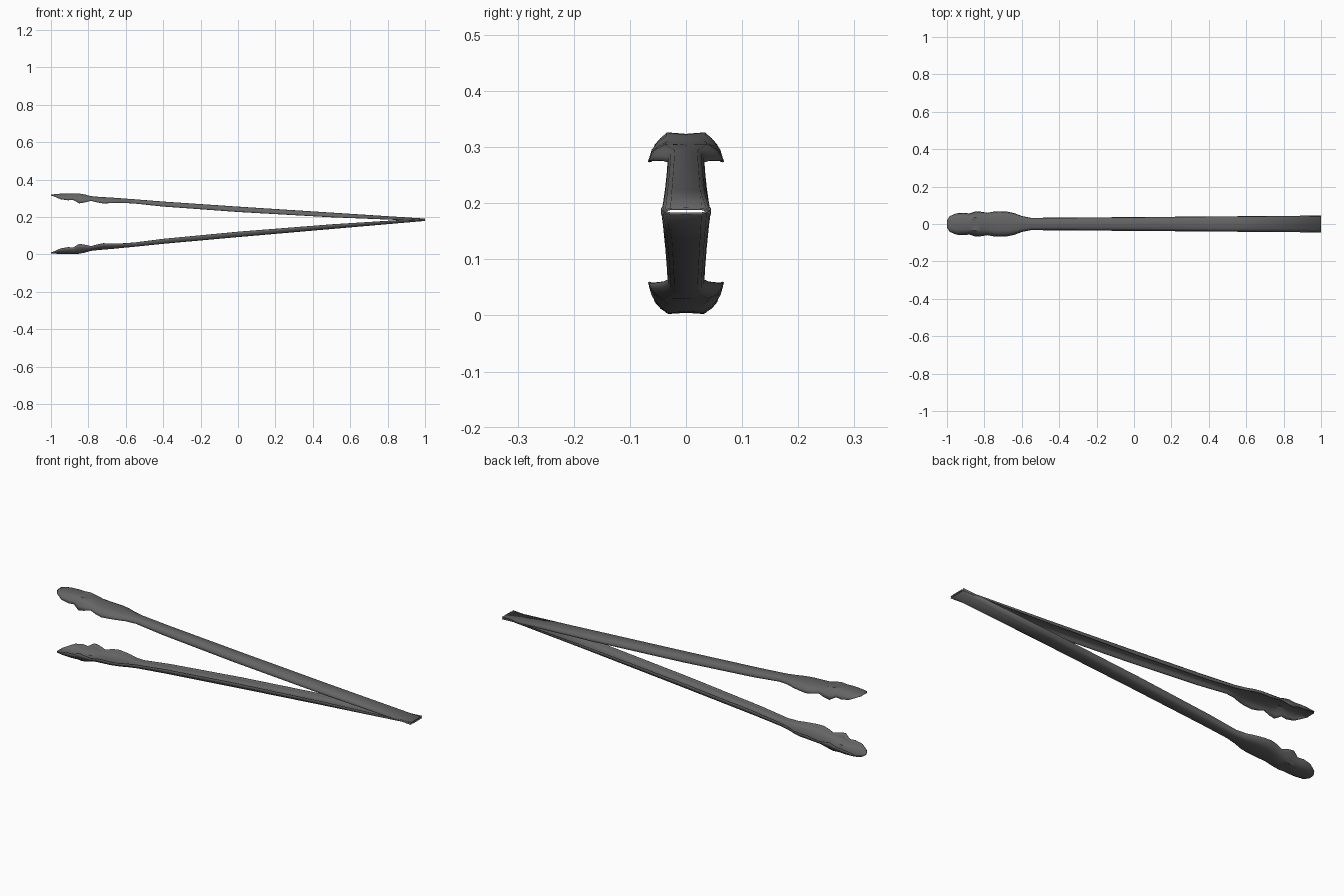
import bpy, bmesh

if "Cube" in bpy.data.objects:
    bpy.data.objects.remove(bpy.data.objects["Cube"])

# Stations along the upper arm: x, half width, outer z, rim depth
STATIONS = [
    (-1.00, 0.020, 0.321, 0.005), (-0.985, 0.042, 0.322, 0.010),
    (-0.95, 0.057, 0.325, 0.028), (-0.91, 0.060, 0.326, 0.035),
    (-0.88, 0.056, 0.326, 0.034), (-0.85, 0.066, 0.326, 0.052),
    (-0.82, 0.066, 0.321, 0.042), (-0.785, 0.060, 0.312, 0.024),
    (-0.75, 0.066, 0.309, 0.030), (-0.72, 0.068, 0.307, 0.033),
    (-0.68, 0.066, 0.305, 0.029), (-0.64, 0.058, 0.302, 0.025),
    (-0.60, 0.043, 0.299, 0.023), (-0.55, 0.033, 0.295, 0.022),
    (-0.40, 0.034, 0.283, 0.026), (0.0, 0.037, 0.256, 0.028),
    (0.50, 0.041, 0.224, 0.024), (1.00, 0.045, 0.192, 0.012),
]
# Half cross-sections: (fraction of width, fraction of depth)
ARM = [(0, 0), (0.62, 0.02), (0.82, 0.25), (0.94, 0.6), (1, 1)]
HEAD = [(0, 0.07), (0.52, 0.0), (0.76, 0.28), (0.93, 0.62), (1, 1)]


def section(x):
    k = min(max((-0.55 - x) / 0.25, 0), 1)
    half = [(a[0] + (h[0] - a[0]) * k, a[1] + (h[1] - a[1]) * k)
            for a, h in zip(ARM, HEAD)]
    return [(-y, d) for y, d in reversed(half[1:])] + half


def make_arm(name, flip):
    bm = bmesh.new()
    rows = []
    for x, w, top, depth in STATIONS:
        row = []
        for y, d in section(x):
            z = top - d * depth
            if flip:  # reflect across the slightly tilted centre line
                z = 2 * (0.1633 + 0.0112 * (x + 1)) - z
            row.append(bm.verts.new((x, y * w, z)))
        rows.append(row)
    for a, b in zip(rows, rows[1:]):
        for i in range(len(a) - 1):
            loop = [a[i], b[i], b[i + 1], a[i + 1]]
            bm.faces.new(loop[::-1] if flip else loop)
    me = bpy.data.meshes.new(name)
    bm.to_mesh(me)
    bm.free()
    ob = bpy.data.objects.new(name, me)
    bpy.context.collection.objects.link(ob)
    # Thin sheet metal
    sol = ob.modifiers.new("sheet", 'SOLIDIFY')
    sol.thickness = 0.004
    sol.offset = -1
    mat = bpy.data.materials.get("dark_steel") or bpy.data.materials.new("dark_steel")
    mat.diffuse_color = (0.13, 0.13, 0.13, 1)
    mat.use_nodes = True
    mat.node_tree.nodes["Principled BSDF"].inputs["Base Color"].default_value = mat.diffuse_color
    me.materials.append(mat)
    bpy.ops.object.select_all(action='DESELECT')
    ob.select_set(True)
    bpy.context.view_layer.objects.active = ob
    bpy.ops.object.shade_smooth_by_angle(angle=0.7)


# Upper and lower tong arms with scalloped grips
make_arm("upper_arm", False)
make_arm("lower_arm", True)
